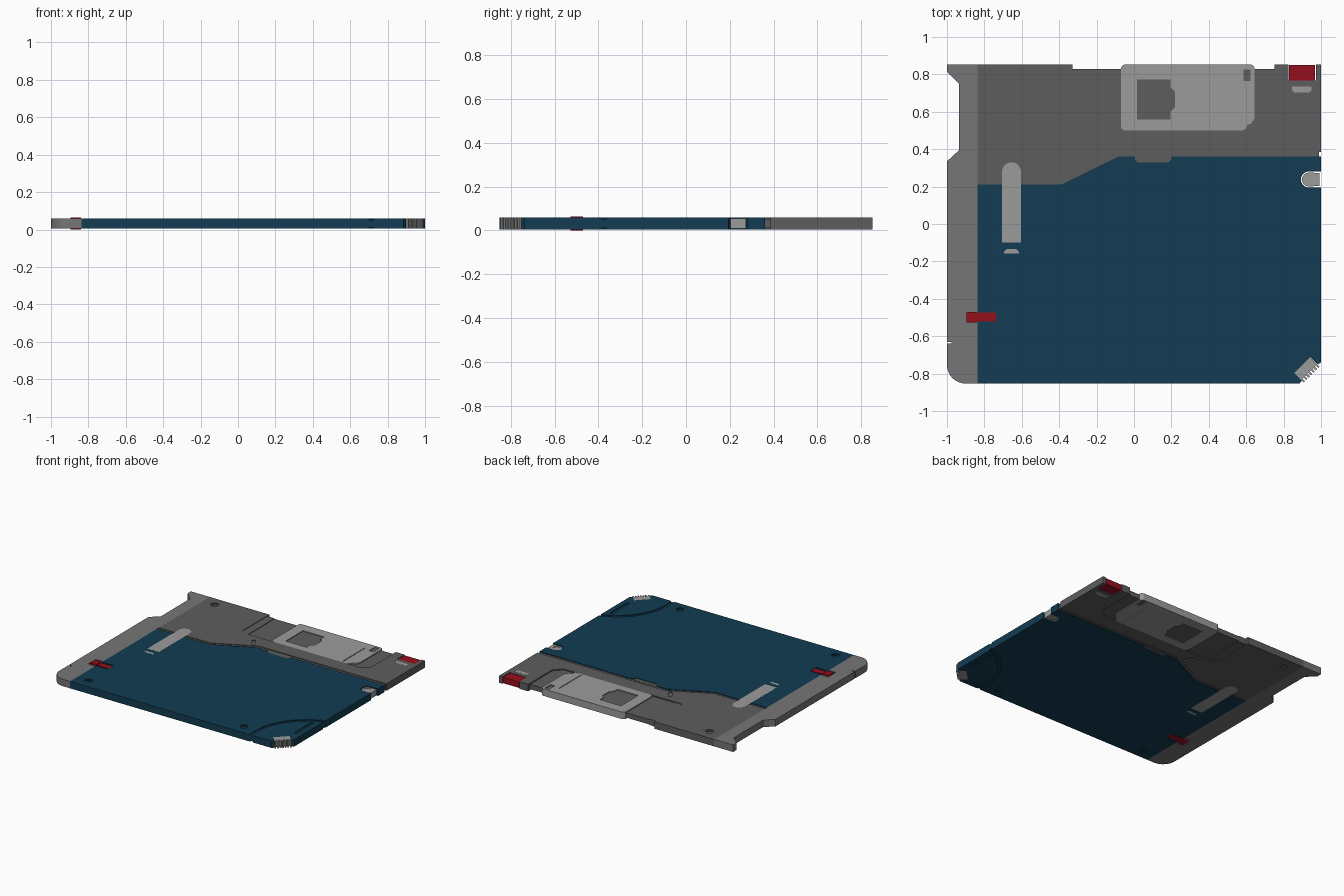
import bpy, bmesh, math

Z0, Z1 = 0.005, 0.059          # body underside and top
E = 0.0006                     # tiny stand-off for flush inlays


def material(name, r, g, b):
    m = bpy.data.materials.new(name)
    m.diffuse_color = (r, g, b, 1)
    return m


BLUE = material("deep_blue", 0.006, 0.045, 0.085)
DARK = material("dark_grey", 0.11, 0.11, 0.11)
MID = material("mid_grey", 0.18, 0.18, 0.18)
LIGHT = material("light_grey", 0.33, 0.33, 0.33)
RED = material("red", 0.3, 0.005, 0.012)


def add_prism(bm, pts, z0, z1):
    area = sum(a[0] * b[1] - b[0] * a[1] for a, b in zip(pts, pts[1:] + pts[:1]))
    if area < 0:
        pts = pts[::-1]
    lo = [bm.verts.new((x, y, z0)) for x, y in pts]
    hi = [bm.verts.new((x, y, z1)) for x, y in pts]
    bm.faces.new(lo[::-1])
    bm.faces.new(hi)
    n = len(pts)
    for i in range(n):
        j = (i + 1) % n
        bm.faces.new((lo[i], lo[j], hi[j], hi[i]))


def build(name, solids, mat=None):
    bm = bmesh.new()
    for pts, z0, z1 in solids:
        add_prism(bm, pts, z0, z1)
    me = bpy.data.meshes.new(name)
    bm.to_mesh(me)
    bm.free()
    ob = bpy.data.objects.new(name, me)
    bpy.context.collection.objects.link(ob)
    if mat:
        me.materials.append(mat)
    return ob


def prism(name, pts, mat, z0=Z0, z1=Z1):
    return build(name, [(pts, z0, z1)], mat)


def cut(ob, shapes, depth=None):
    """Cut outlines into both faces to a depth, or right through."""
    solids = []
    for s in shapes:
        if depth is None:
            solids.append((s, -0.1, 0.2))
        else:
            solids += [(s, Z1 - depth, 0.2), (s, -0.1, Z0 + depth)]
    cutter = build("cutter", solids)
    cutter.hide_render = True
    mod = ob.modifiers.new("cut", 'BOOLEAN')
    mod.operation, mod.solver, mod.object = 'DIFFERENCE', 'EXACT', cutter
    bpy.context.view_layer.objects.active = ob
    bpy.ops.object.modifier_apply(modifier=mod.name)
    bpy.data.objects.remove(cutter)


def rect(x0, x1, y0, y1):
    return [(x0, y0), (x1, y0), (x1, y1), (x0, y1)]


def arc(cx, cy, r, a0, a1, n=10):
    return [(cx + r * math.cos(math.radians(a0 + (a1 - a0) * i / n)),
             cy + r * math.sin(math.radians(a0 + (a1 - a0) * i / n))) for i in range(n + 1)]


def disc(cx, cy, r, n=24):
    return arc(cx, cy, r, 0, 360 - 360 / n, n - 1)


def slot(x0, y0, x1, y1, r):
    a = math.degrees(math.atan2(y1 - y0, x1 - x0))
    return arc(x1, y1, r, a - 90, a + 90, 8) + arc(x0, y0, r, a + 90, a + 270, 8)


def screw_holes(ob, centres):
    cut(ob, [disc(x, y, 0.033) for x, y in centres], 0.004)
    cut(ob, [disc(x, y, 0.022) for x, y in centres], 0.010)


# left spine with finger recess, rounded corner and a small edge nick
spine = prism("side_spine", [(-0.838, 0.853), (-1, 0.853), (-1, 0.813), (-0.935, 0.75),
              (-0.935, 0.395), (-1, 0.335), (-1, -0.63), (-0.975, -0.63), (-0.975, -0.64),
              (-1, -0.64)] + arc(-0.9, -0.753, 0.1, 180, 270) + [(-0.838, -0.853)], MID)
cut(spine, [rect(-0.9, -0.8, -0.545, -0.45)], 0.006)

# upper grey shell
shell = prism("upper_shell", [(-0.838, 0.853), (-0.838, 0.232), (-0.40, 0.232),
              (-0.09, 0.385), (1, 0.385), (1, 0.853)], DARK)
cut(shell, [rect(-0.33, 0.752, 0.83, 1), rect(0.826, 0.972, 0.766, 1)])
cut(shell, [[(-0.33, 0.9), (-0.33, 0.525), (-0.305, 0.5), (0.695, 0.5), (0.752, 0.555),
             (0.752, 0.9)]], 0.004)
cut(shell, [[(-0.268, 0.9), (-0.268, 0.502), (0.693, 0.502), (0.75, 0.557), (0.75, 0.9)]], 0.008)
cut(shell, [slot(-0.172, 0.44, -0.138, 0.39, 0.012)], 0.008)
screw_holes(shell, [(-0.735, 0.765)])

# sunken seam between the two shells
prism("seam_strip", [(-0.838, 0.21), (-0.39, 0.21), (-0.085, 0.36), (0.99, 0.36),
      (0.99, 0.385), (-0.09, 0.385), (-0.40, 0.232), (-0.838, 0.232)], DARK, Z0 + 0.006, Z1 - 0.006)

# lower blue shell with clip notch and cut corner
lower = prism("lower_shell", [(-0.838, 0.21), (-0.838, -0.853), (0.885, -0.853), (0.897, -0.838),
              (0.857, -0.797), (0.942, -0.712), (0.985, -0.752), (1, -0.738), (1, 0.195),
              (0.93, 0.195)] + arc(0.935, 0.238, 0.043, 270, 90) +
              [(1, 0.281), (1, 0.36), (-0.085, 0.36), (-0.39, 0.21)], BLUE)
ring = arc(1.13, -0.78, 0.437, 95, 200, 32) + arc(1.13, -0.78, 0.412, 200, 95, 32)
cut(lower, [ring, slot(0.948, -0.64, 0.948, -0.452, 0.012),
            rect(-0.9, -0.737, -0.535, -0.46)], 0.007)
cut(lower, [[(0.005, 0.5), (0.005, 0.345), (0.02, 0.33), (0.185, 0.33), (0.2, 0.345),
             (0.2, 0.5)]], 0.006)
screw_holes(lower, [(-0.735, -0.77), (0.59, -0.77)])

# grey latch plate across the notch floor of the seam
prism("seam_latch", [(0.005, 0.362), (0.005, 0.345), (0.02, 0.33), (0.185, 0.33),
      (0.2, 0.345), (0.2, 0.362)], DARK, Z0 + 0.004, Z1 - 0.004)

# sliding shutter wrapping over the top edge
shutter = prism("shutter", arc(-0.045, 0.828, 0.025, 180, 90, 5) + arc(0.62, 0.828, 0.025, 90, 0, 5) +
                [(0.645, 0.565), (0.625, 0.535)] + arc(0.575, 0.53, 0.03, 0, -90, 5) +
                arc(-0.045, 0.525, 0.025, 270, 180, 5), LIGHT)
window = [(0.015, 0.56), (0.195, 0.56), (0.195, 0.60), (0.22, 0.625), (0.22, 0.705),
          (0.195, 0.73), (0.195, 0.772), (0.015, 0.772)]
cut(shutter, [window, rect(0.585, 0.622, 0.765, 0.835), rect(0.533, 0.539, 0.515, 0.78)], 0.007)
inset = Z0 + 0.0065
prism("shutter_window", [(x, y) for x, y in window], DARK, inset, Z1 - 0.0065)
prism("shutter_stop", rect(0.585, 0.622, 0.765, 0.825), DARK, inset, Z1 - 0.0065)

# red write tab and its marker bar
prism("write_tab", rect(0.83, 0.967, 0.766, 0.85), RED, 0.009, 0.055)
prism("tab_marker", [(0.845, 0.735), (0.845, 0.715), (0.857, 0.703), (0.938, 0.703),
      (0.95, 0.715), (0.95, 0.735)], LIGHT, Z0 - E, Z1 + E)

# long rounded inlay and small marker below it
prism("long_inlay", [(-0.705, -0.1), (-0.605, -0.1)] + arc(-0.655, 0.28, 0.05, 0, 180, 16),
      LIGHT, Z0 - E, Z1 + E)
prism("small_inlay", [(-0.695, -0.157), (-0.615, -0.157), (-0.615, -0.147), (-0.627, -0.135),
      (-0.683, -0.135), (-0.695, -0.147)], LIGHT, Z0 - E, Z1 + E)

# red clip: raised head on the spine, flush tail on the blue shell
build("red_clip", [(rect(-0.895, -0.84, -0.527, -0.47), 0, 0.064),
                   (rect(-0.84, -0.738, -0.522, -0.473), Z0 + 0.002, Z1 - 0.002)], RED)

# grey side clip with round eye
clip = prism("side_clip", [(0.992, 0.203), (0.992, 0.273)] + arc(0.935, 0.238, 0.037, 90, 270, 12),
             LIGHT, Z0 + 0.004, Z1 - 0.004)
cut(clip, [[p for p in disc(0.938, 0.238, 0.027)]], 0.008)

# ribbed corner grip, laid out along the diagonal
def diag(u0, u1, v0, v1):
    c = math.sqrt(0.5)
    return [(0.8995 + (u + v) * c, -0.7545 + (u - v) * c) for u, v in rect(u0, u1, v0, v1)]


grip = [(diag(-0.06, 0.06, 0, 0.052), Z0, Z1)]
for i in range(7):
    u = -0.06 + i * 0.0183
    grip.append((diag(u, u + 0.010, 0.052, 0.072), Z0, Z1))
build("corner_grip", grip, LIGHT)
